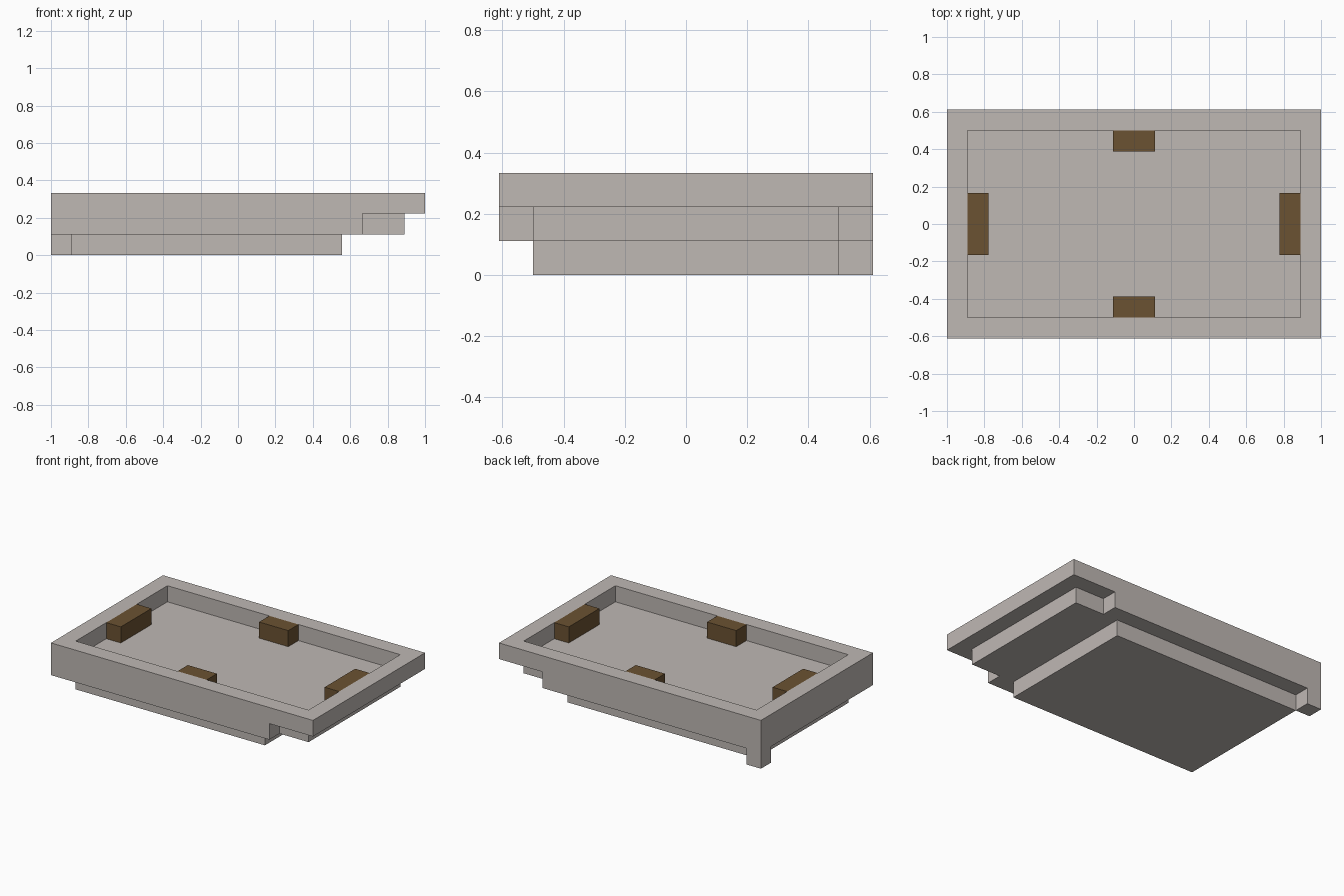
import bpy
import bmesh

U = 1 / 9  # grid module: the tray is 18 x 11 x 3 modules

if "Cube" in bpy.data.objects:
    bpy.data.objects.remove(bpy.data.objects["Cube"], do_unlink=True)


def make_material(name, color):
    mat = bpy.data.materials.new(name)
    mat.use_nodes = True
    mat.diffuse_color = color
    mat.node_tree.nodes["Principled BSDF"].inputs["Base Color"].default_value = color
    return mat


stone = make_material("warm grey stone", (0.52, 0.48, 0.455, 1))
wood = make_material("dark brown wood", (0.147, 0.084, 0.032, 1))


def finish(name, bm, mat):
    bmesh.ops.recalc_face_normals(bm, faces=bm.faces)
    mesh = bpy.data.meshes.new(name)
    bm.to_mesh(mesh)
    bm.free()
    mesh.materials.append(mat)
    obj = bpy.data.objects.new(name, mesh)
    bpy.context.collection.objects.link(obj)


def rect(x0, x1, y0, y1):
    return [(x0, y0), (x1, y0), (x1, y1), (x0, y1)]


def ring(bm, outline, z):
    return [bm.verts.new((x * U, y * U, z * U)) for x, y in outline]


def bridge(bm, a, b):
    for i in range(len(a)):
        j = (i + 1) % len(a)
        bm.faces.new((a[i], a[j], b[j], b[i]))


def prism(name, outline, z0, z1, mat):
    bm = bmesh.new()
    low, high = ring(bm, outline, z0), ring(bm, outline, z1)
    bridge(bm, low, high)
    bm.faces.new(low)
    bm.faces.new(high)
    finish(name, bm, mat)


# Lowest slab and the small foot at the back corner
prism("bottom_slab", rect(-8, 5, -4.5, 4.5), 0, 1, stone)
prism("corner_foot", rect(-9, -8, 4.5, 5.5), 0, 1, stone)

# Middle slab, narrowed at its +x end
half = [(-9, -5.5), (6, -5.5), (6, -4.5), (8, -4.5)]
prism("tray_floor", half + [(x, -y) for x, y in reversed(half)], 1, 2, stone)

# Raised rim around the floor
bm = bmesh.new()
outer, inner = rect(-9, 9, -5.5, 5.5), rect(-8, 8, -4.5, 4.5)
loops = [ring(bm, o, z) for o, z in ((outer, 2), (outer, 3), (inner, 3), (inner, 2))]
for i in range(4):
    bridge(bm, loops[i], loops[(i + 1) % 4])
finish("tray_rim", bm, stone)

# Wooden blocks against the middle of each inner wall
for side, s in (("left", 1), ("right", -1)):
    x0, x1 = sorted((7 * s, 8 * s))
    prism(side + "_block", rect(x0, x1, -1.5, 1.5), 2, 3, wood)
for side, s in (("back", 1), ("front", -1)):
    y0, y1 = sorted((3.5 * s, 4.5 * s))
    prism(side + "_block", rect(-1, 1, y0, y1), 2, 3, wood)
